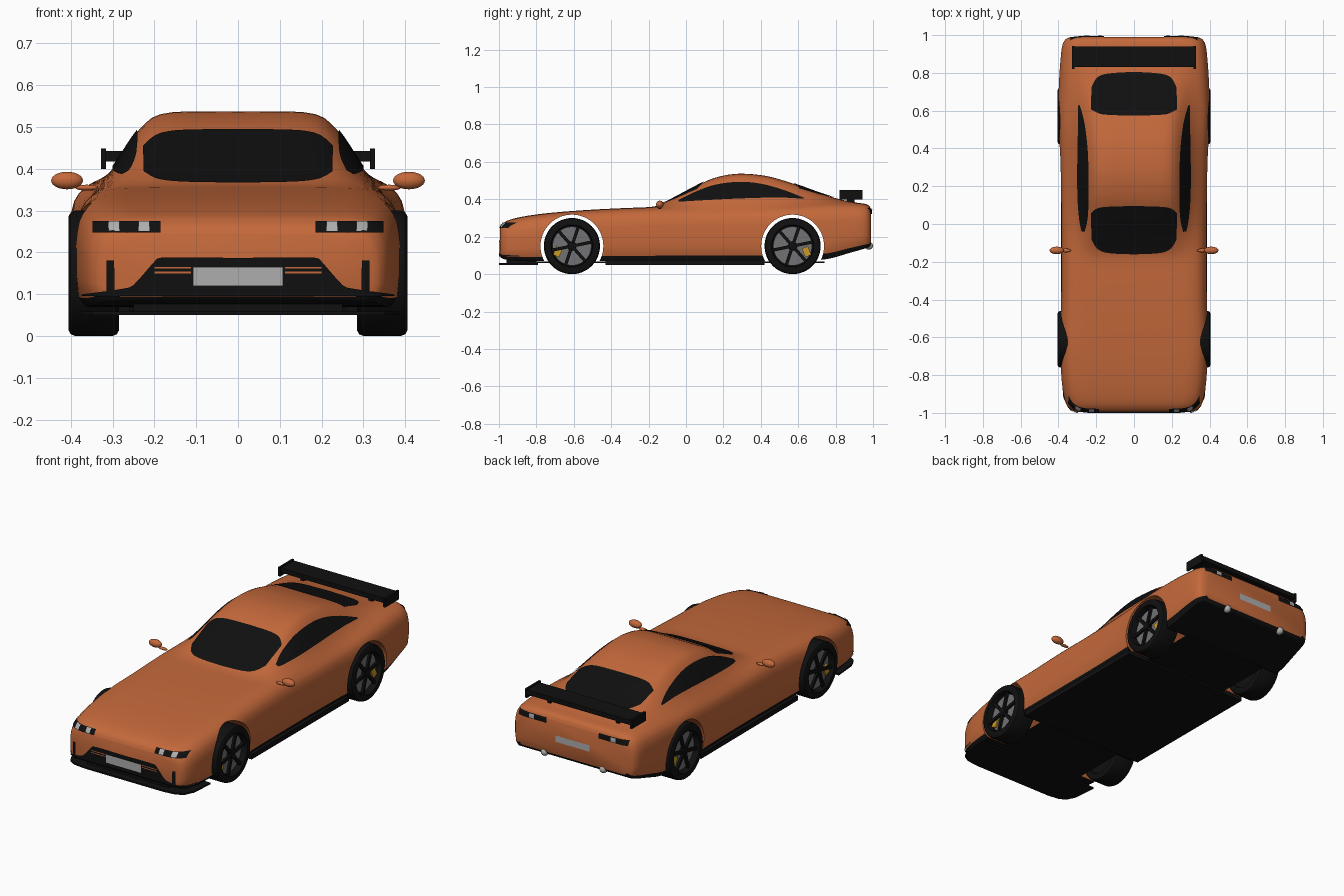
import bpy, bmesh, math
from mathutils import Vector, Matrix
from mathutils.bvhtree import BVHTree

default_cube = bpy.data.objects.get("Cube")
if default_cube:
    bpy.data.objects.remove(default_cube, do_unlink=True)


def material(name, r, g, b):
    mat = bpy.data.materials.new(name)
    mat.use_nodes = True
    mat.diffuse_color = (r, g, b, 1)
    mat.node_tree.nodes["Principled BSDF"].inputs["Base Color"].default_value = (r, g, b, 1)
    return mat


ORANGE = material("burnt orange paint", .55, .14, .043)
BLACK = material("black trim", .005, .005, .005)
GREY = material("brake grey", .17, .17, .18)
SILVER = material("light silver", .42, .42, .42)
YELLOW = material("caliper yellow", .6, .32, .02)


def curve(keys, t):
    """Smooth interpolation through (position, value) keys, clamped at both ends."""
    if t <= keys[0][0]:
        return keys[0][1]
    if t >= keys[-1][0]:
        return keys[-1][1]

    def slope(i):
        a, b = keys[max(i - 1, 0)], keys[min(i + 1, len(keys) - 1)]
        return (b[1] - a[1]) / (b[0] - a[0])

    i = max(k for k in range(len(keys) - 1) if keys[k][0] <= t)
    (a, p), (b, q) = keys[i], keys[i + 1]
    d = b - a
    s = (t - a) / d
    smooth = s * s * (3 - 2 * s)
    return p + (q - p) * smooth + d * s * (1 - s) * (slope(i) * (1 - s) - slope(i + 1) * s)


def finish(obj, *mats):
    for mat in mats:
        obj.data.materials.append(mat)
    bpy.ops.object.select_all(action="DESELECT")
    obj.select_set(True)
    bpy.context.view_layer.objects.active = obj
    bpy.ops.object.shade_smooth_by_angle(angle=math.radians(35))
    return obj


def mesh_object(name, verts, faces, *mats):
    mesh = bpy.data.meshes.new(name)
    mesh.from_pydata(verts, [], faces)
    obj = bpy.data.objects.new(name, mesh)
    bpy.context.collection.objects.link(obj)
    bm = bmesh.new()
    bm.from_mesh(mesh)
    if any(not e.is_boundary for e in bm.edges) and not any(e.is_boundary for e in bm.edges):
        bmesh.ops.recalc_face_normals(bm, faces=bm.faces)
    bm.to_mesh(mesh)
    bm.free()
    return finish(obj, *mats)


def box(name, centre, size, mat, turn=0):
    bpy.ops.mesh.primitive_cube_add(size=1)
    obj = bpy.context.object
    obj.name = name
    obj.data.transform(Matrix.Translation(centre) @ Matrix.Rotation(turn, 4, "X") @ Matrix.Diagonal((*size, 1)))
    return finish(obj, mat)


def ball(name, centre, radii, mat):
    bpy.ops.mesh.primitive_uv_sphere_add(segments=24, ring_count=14)
    obj = bpy.context.object
    obj.name = name
    obj.data.transform(Matrix.Translation(centre) @ Matrix.Diagonal((*radii, 1)))
    return finish(obj, mat)


def lathe(name, centre, side, profile, mat, steps=48):
    """Closed (radius, outward offset) profile spun around the x axis."""
    n = len(profile)
    c = Vector(centre)
    verts = [c + Vector((side * o, r * math.cos(a), r * math.sin(a)))
             for a in (math.tau * k / steps for k in range(steps)) for r, o in profile]
    faces = [(k * n + j, k * n + (j + 1) % n, (k + 1) % steps * n + (j + 1) % n, (k + 1) % steps * n + j)
             for k in range(steps) for j in range(n)]
    return mesh_object(name, verts, faces, mat)


def slab(name, keys, z, thick, mat):
    """Flat symmetric plate from (y, half width) keys."""
    outline = [(w, y) for y, w in keys] + [(-w, y) for y, w in reversed(keys)]
    n = len(outline)
    verts = [(x, y, h) for h in (z, z + thick) for x, y in outline]
    faces = [tuple(range(n)), tuple(range(n, 2 * n))]
    faces += [(i, (i + 1) % n, n + (i + 1) % n, n + i) for i in range(n)]
    return mesh_object(name, verts, faces, mat)


# Body shell: width, floor and shoulder along the car, plus the cabin bulge
ends = (-.995, -.985, -.95, -.87, -.75, -.6, -.42, -.18, .1, .35, .57, .75, .88, .95, .98, .99)
width = (.30, .335, .36, .378, .388, .394, .386, .385, .385, .39, .402, .397, .388, .378, .36, .335)
floor = (.095, .085, .075, .07, .07, .07, .07, .07, .07, .07, .07, .08, .115, .135, .145, .16)
belt = (.245, .265, .288, .308, .325, .338, .349, .358, .36, .365, .375, .382, .382, .377, .365, .345)
WIDTH, FLOOR, BELT = (list(zip(ends, row)) for row in (width, floor, belt))
CABIN = [(-.2, 0), (-.15, .008), (-.07, .045), (.03, .098), (.13, .146), (.22, .168), (.3, .173),
         (.42, .158), (.52, .128), (.62, .09), (.72, .05), (.82, .018), (.92, 0)]
BULGE = [(0, 1), (.15, 1), (.2, .94), (.23, .8), (.25, .66), (.28, .4), (.31, .16), (.35, 0)]
SHOULDER = [(0, 0), (.7, .002), (.82, .008), (.9, .02), (.95, .038), (.985, .065), (1, .1)]
SPREAD = (1, .992, .975, .95, .91, .87, .82, .77, .73, .69, .65, .61, .57, .53, .48, .4, .3, .15, 0)


def half_section(y):
    w, low, top, cabin = (curve(k, y) for k in (WIDTH, FLOOR, BELT, CABIN))
    side = top - .1 - low
    pts = [(0, low), (w * .5, low), (w * .94, low), (w * .985, low + side * .15), (w, low + side * .5)]
    for t in SPREAD:
        pts.append((t * w, top - curve(SHOULDER, t) + cabin * curve(BULGE, t * w)))
    return pts


STATIONS = 90
verts, faces = [], []
for k in range(STATIONS):
    y = -.0025 + .9925 * math.sin(math.pi / 2 * (2 * k / (STATIONS - 1) - 1))
    half = half_section(y)
    ring = half + [(-x, z) for x, z in half[-2:0:-1]]
    verts += [(x, y, z) for x, z in ring]
n = len(ring)
for k in range(STATIONS - 1):
    faces += [(k * n + j, k * n + (j + 1) % n, (k + 1) * n + (j + 1) % n, (k + 1) * n + j) for j in range(n)]
faces += [tuple(range(n)), tuple(range((STATIONS - 1) * n, STATIONS * n))]
body = mesh_object("body", verts, faces, ORANGE, BLACK)
for i, face in enumerate(body.data.polygons[:-2]):
    face.material_index = int(i % n < 3 or i % n >= n - 3)  # black underside and lower edge
surface = BVHTree.FromPolygons([v.co for v in body.data.vertices], [p.vertices for p in body.data.polygons])

# Wheel arches cut through the shell
AXLES = (-.61, .57)
HUB = .15
for y in AXLES:
    bpy.ops.mesh.primitive_cylinder_add(vertices=64, radius=.168, depth=2, location=(0, y, HUB),
                                        rotation=(0, math.pi / 2, 0))
    cutter = bpy.context.object
    cutter.hide_render = True
    cut = body.modifiers.new("arch", "BOOLEAN")
    cut.object = cutter
    cut.solver = "EXACT"
    bpy.context.view_layer.objects.active = body
    bpy.ops.object.modifier_apply(modifier=cut.name)
    bpy.data.objects.remove(cutter, do_unlink=True)
finish(body)


def panel(name, mat, facing, span, low, high, lift=.004, cols=32, rows=10):
    """Thin sheet laid on the shell: low and high are edge keys over the span."""
    out = Vector(facing)
    verts = []
    for i in range(cols + 1):
        u = span[0] + (span[1] - span[0]) * i / cols
        key = abs(u) if not out.x else u
        a, b = curve(low, key), curve(high, key)
        for j in range(rows + 1):
            v = a + (b - a) * j / rows
            start = Vector((0, u, v) if out.x else (u, 0, v) if out.y else (u, v, 0)) + out * 2
            hit, normal = surface.ray_cast(start, -out)[:2]
            if hit is None:
                hit = surface.find_nearest(start - out)[0]
                normal = out
            verts.append(hit + lift * (normal if normal.dot(out) > 0 else -normal))
    r = rows + 1
    faces = [(i * r + j, (i + 1) * r + j, (i + 1) * r + j + 1, i * r + j + 1)
             for i in range(cols) for j in range(rows)]
    obj = mesh_object(name, verts, faces, mat)
    if sum((p.normal.dot(out) for p in obj.data.polygons)) < 0:
        obj.data.flip_normals()
    return obj


def patch(name, mat, facing, x0, x1, z0, z1, lift=.004):
    return panel(name, mat, facing, (x0, x1), [(0, z0), (1, z0)], [(0, z1), (1, z1)], lift, 12, 4)


FRONT, BACK, UP = (0, -1, 0), (0, 1, 0), (0, 0, 1)

# Glass
panel("windshield", BLACK, UP, (-.225, .225),
      [(0, -.16), (.15, -.15), (.2, -.125), (.225, -.08)], [(0, .097), (.15, .092), (.2, .082), (.225, .06)])
panel("rear_window", BLACK, UP, (-.225, .225),
      [(0, .573), (.17, .58), (.225, .605)], [(0, .805), (.15, .793), (.2, .77), (.225, .72)])
for side, label in ((1, "left"), (-1, "right")):
    panel(label + "_side_window", BLACK, (side, 0, 0), (-.04, .63),
          [(-.04, .384), (.1, .393), (.3, .403), (.5, .407), (.63, .4)],
          [(-.04, .393), (.05, .437), (.15, .474), (.28, .491), (.4, .481), (.52, .448), (.63, .405)])

# Nose: grille, plate and bars
panel("lower_grille", BLACK, FRONT, (-.37, .37), [(0, .096), (1, .096)],
      [(0, .187), (.19, .187), (.2, .178), (.25, .122), (.265, .115), (.37, .1)], cols=80)
patch("front_plate", SILVER, FRONT, -.108, .108, .12, .165, .008)
patch("rear_plate", SILVER, BACK, -.105, .105, .233, .268)

for side, label in ((1, "left"), (-1, "right")):
    # Lamps, vents and bars
    for part, face, x0, x1, z0, z1, mat, lift in (
            ("headlight", FRONT, .185, .345, .246, .272, BLACK, .004),
            ("inner_headlamp", FRONT, .212, .238, .249, .27, SILVER, .007),
            ("outer_headlamp", FRONT, .282, .308, .249, .27, SILVER, .007),
            ("bumper_vent", FRONT, .296, .314, .105, .18, BLACK, .005),
            ("upper_grille_bar", FRONT, .112, .2, .161, .165, ORANGE, .007),
            ("lower_grille_bar", FRONT, .112, .2, .15, .154, ORANGE, .007),
            ("tail_light", BACK, .16, .335, .322, .35, BLACK, .004),
            ("tail_lamp", BACK, .235, .265, .326, .346, SILVER, .007)):
        patch(label + "_" + part, mat, face, side * x0, side * x1, z0, z1, lift)

    # Mirrors and exhaust tips
    ball(label + "_mirror", (side * .409, -.14, .372), (.038, .02, .021), ORANGE)
    ball(label + "_mirror_stalk", (side * .362, -.14, .355), (.028, .01, .007), ORANGE)
    ball(label + "_exhaust_tip", (side * .18, .978, .152), (.021, .022, .021), SILVER)

    # Rear wing ends and supports
    box(label + "_wing_end", (side * .322, .882, .424), (.012, .122, .05), BLACK)
    box(label + "_wing_support", (side * .21, .88, .395), (.02, .04, .06), BLACK)

    # Wheels
    for y, place, lean in ((AXLES[0], "front", -1), (AXLES[1], "rear", 1)):
        name = label + "_" + place
        hub = Vector((side * .345, y, HUB))
        lathe(name + "_tyre", hub, side, [(.108, .045), (.113, .06), (.137, .06), (.146, .055), (.15, .044),
              (.15, -.044), (.146, -.055), (.137, -.06), (.113, -.06), (.108, -.045)], BLACK)
        lathe(name + "_brake_disc", hub, side, [(0, .03), (.104, .03), (.104, .01), (0, .01)], GREY)
        lathe(name + "_inner_barrel", hub, side, [(0, .008), (.109, .008), (.109, -.05), (0, -.05)], BLACK)
        lathe(name + "_hub_cap", hub, side, [(0, .054), (.02, .052), (.024, .03), (0, .03)], BLACK, 24)
        box(name + "_caliper", hub + Vector((side * .033, lean * .075, -.03)), (.012, .035, .05), YELLOW, lean * .4)
        for k in range(6):
            a = math.tau * k / 6 + .2
            spot = hub + Vector((side * .044, .064 * math.cos(a), .064 * math.sin(a)))
            box(name + "_spoke", spot, (.012, .092, .017), BLACK, a)

# Wing blade, splitter, sills and floor
box("wing_blade", (0, .885, .43), (.64, .11, .026), BLACK)
slab("front_splitter", [(-1, .24), (-.992, .31), (-.97, .35), (-.92, .374), (-.79, .385)], .05, .009, BLACK)
slab("sill_floor", [(-.43, .385), (.42, .387)], .05, .026, BLACK)
slab("underbody", [(-.85, .26), (.74, .26)], .06, .008, BLACK)
box("splitter_mount", (0, -.88, .066), (.5, .16, .02), BLACK)
